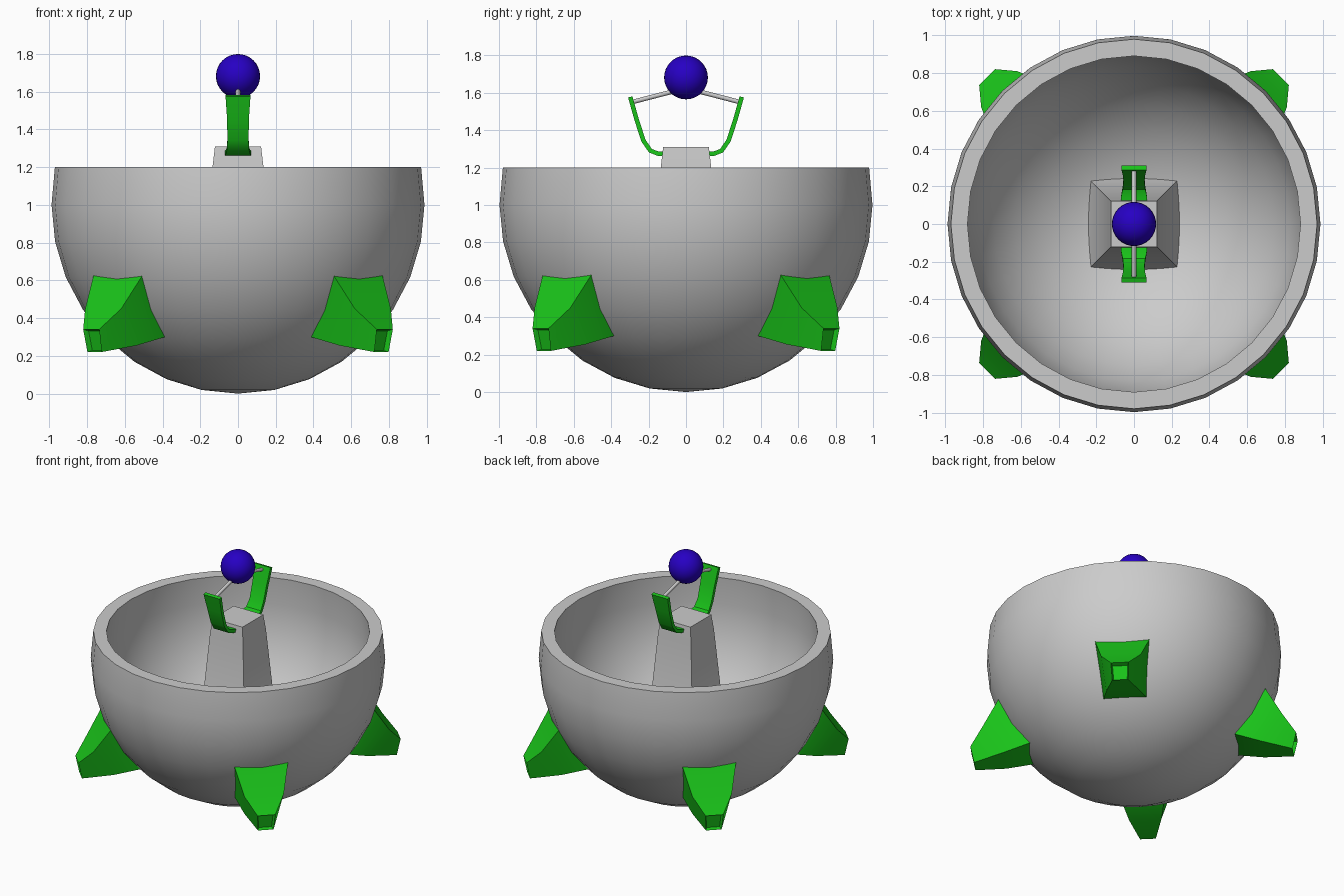
import bpy, bmesh
from math import sin, cos, pi, radians
from mathutils import Vector, Matrix

if "Cube" in bpy.data.objects:
    bpy.data.objects.remove(bpy.data.objects["Cube"])


def material(name, color):
    m = bpy.data.materials.new(name)
    m.diffuse_color = color
    m.use_nodes = True
    m.node_tree.nodes["Principled BSDF"].inputs["Base Color"].default_value = m.diffuse_color
    return m


GREEN = material("green", (0.01, 0.55, 0.01, 1))
BLUE = material("blue", (0.02, 0.0, 0.55, 1))


def finish(bm, name, mat=None, angle=35):
    bmesh.ops.recalc_face_normals(bm, faces=bm.faces)
    me = bpy.data.meshes.new(name)
    bm.to_mesh(me)
    bm.free()
    ob = bpy.data.objects.new(name, me)
    bpy.context.collection.objects.link(ob)
    if mat:
        me.materials.append(mat)
    bpy.ops.object.select_all(action='DESELECT')
    ob.select_set(True)
    bpy.context.view_layer.objects.active = ob
    bpy.ops.object.shade_smooth_by_angle(angle=radians(angle))
    return ob


def loft(rings):
    """Skin a list of equal-length point rings, capped at both ends."""
    bm = bmesh.new()
    rows = [[bm.verts.new(p) for p in ring] for ring in rings]
    n = len(rows[0])
    for a, b in zip(rows, rows[1:]):
        for i in range(n):
            j = (i + 1) % n
            bm.faces.new((a[i], a[j], b[j], b[i]))
    bm.faces.new(rows[0])
    bm.faces.new(rows[-1])
    bm.faces.ensure_lookup_table()
    return bm


# Bowl: thick spherical shell, open at the top
def arc(r, steps=9):
    pts = [(r * sin(i * pi / 16), 1 - r * cos(i * pi / 16)) for i in range(steps)]
    return pts


profile = arc(1.0) + [(0.982, 1.2), (0.893, 1.2)] + arc(0.905)[::-1]
bm = bmesh.new()
vs = [bm.verts.new((r, 0, z)) for r, z in profile]
es = [bm.edges.new(p) for p in zip(vs, vs[1:])]
bmesh.ops.spin(bm, geom=vs + es, cent=(0, 0, 0), axis=(0, 0, 1),
               angle=2 * pi, steps=32, use_duplicate=False)
bmesh.ops.remove_doubles(bm, verts=bm.verts, dist=1e-4)
bmesh.ops.scale(bm, vec=(0.988, 0.997, 1), verts=bm.verts)
finish(bm, "bowl")


# Central pedestal rising from the bowl floor
def square(h, z):
    return [(-h, -h, z), (h, -h, z), (h, h, z), (-h, h, z)]


finish(loft([square(0.27, 0.08), square(0.21, 0.19), square(0.135, 1.2),
             square(0.122, 1.31)]), "pedestal")

# Feet: (top distance, half width, z), (bottom distance, half width, z)
FOOT = [((0.84, 0.18, 0.62), (0.63, 0.14, 0.33)),
        ((0.90, 0.183, 0.625), (0.69, 0.145, 0.30)),
        ((1.01, 0.135, 0.45), (0.87, 0.11, 0.255)),
        ((1.10, 0.06, 0.34), (1.075, 0.053, 0.22))]
for k, label in enumerate(("back_right", "back_left", "front_left", "front_right")):
    rings = [[(t[0], -t[1], t[2]), (t[0], t[1], t[2]),
              (b[0], b[1], b[2]), (b[0], -b[1], b[2])] for t, b in FOOT]
    bm = loft(rings)
    # recessed socket in the tip
    bmesh.ops.recalc_face_normals(bm, faces=bm.faces)
    bm.faces.ensure_lookup_table()
    tip = bm.faces[-1]
    bmesh.ops.inset_region(bm, faces=[tip], thickness=0.012, depth=0)
    for v in tip.verts:
        v.co.x -= 0.03
    bmesh.ops.rotate(bm, matrix=Matrix.Rotation(pi / 4 + k * pi / 2, 3, 'Z'),
                     verts=bm.verts)
    finish(bm, label + "_foot", GREEN)

# Curved arms: centre line (y, z) and half width
ARM = [(0.10, 1.272, 0.072), (0.15, 1.275, 0.068), (0.19, 1.29, 0.06),
       (0.228, 1.345, 0.056), (0.265, 1.46, 0.058), (0.298, 1.578, 0.066)]
pts = [Vector((y, z)) for y, z, w in ARM]
for side, label in ((-1, "front"), (1, "back")):
    rings = []
    for i, (y, z, w) in enumerate(ARM):
        t = (pts[min(i + 1, 5)] - pts[max(i - 1, 0)]).normalized()
        ny, nz = -t.y * 0.012, t.x * 0.012
        rings.append([(-w, side * (y + ny), z + nz), (w, side * (y + ny), z + nz),
                      (w, side * (y - ny), z - nz), (-w, side * (y - ny), z - nz)])
    finish(loft(rings), label + "_arm", GREEN)

    # Rod from the arm into the ball
    a, b = Vector((0, side * 0.29, 1.55)), Vector((0, 0, 1.625))
    bm = bmesh.new()
    bmesh.ops.create_cone(bm, cap_ends=True, segments=8, radius1=0.012, radius2=0.012,
                          depth=(b - a).length)
    turn = (b - a).to_track_quat('Z', 'Y').to_matrix().to_4x4()
    bmesh.ops.transform(bm, matrix=Matrix.Translation((a + b) / 2) @ turn, verts=bm.verts)
    finish(bm, label + "_rod", angle=50)

# Ball
bm = bmesh.new()
bmesh.ops.create_uvsphere(bm, u_segments=32, v_segments=16, radius=0.117)
bmesh.ops.translate(bm, vec=(0, 0, 1.682), verts=bm.verts)
finish(bm, "ball", BLUE)
